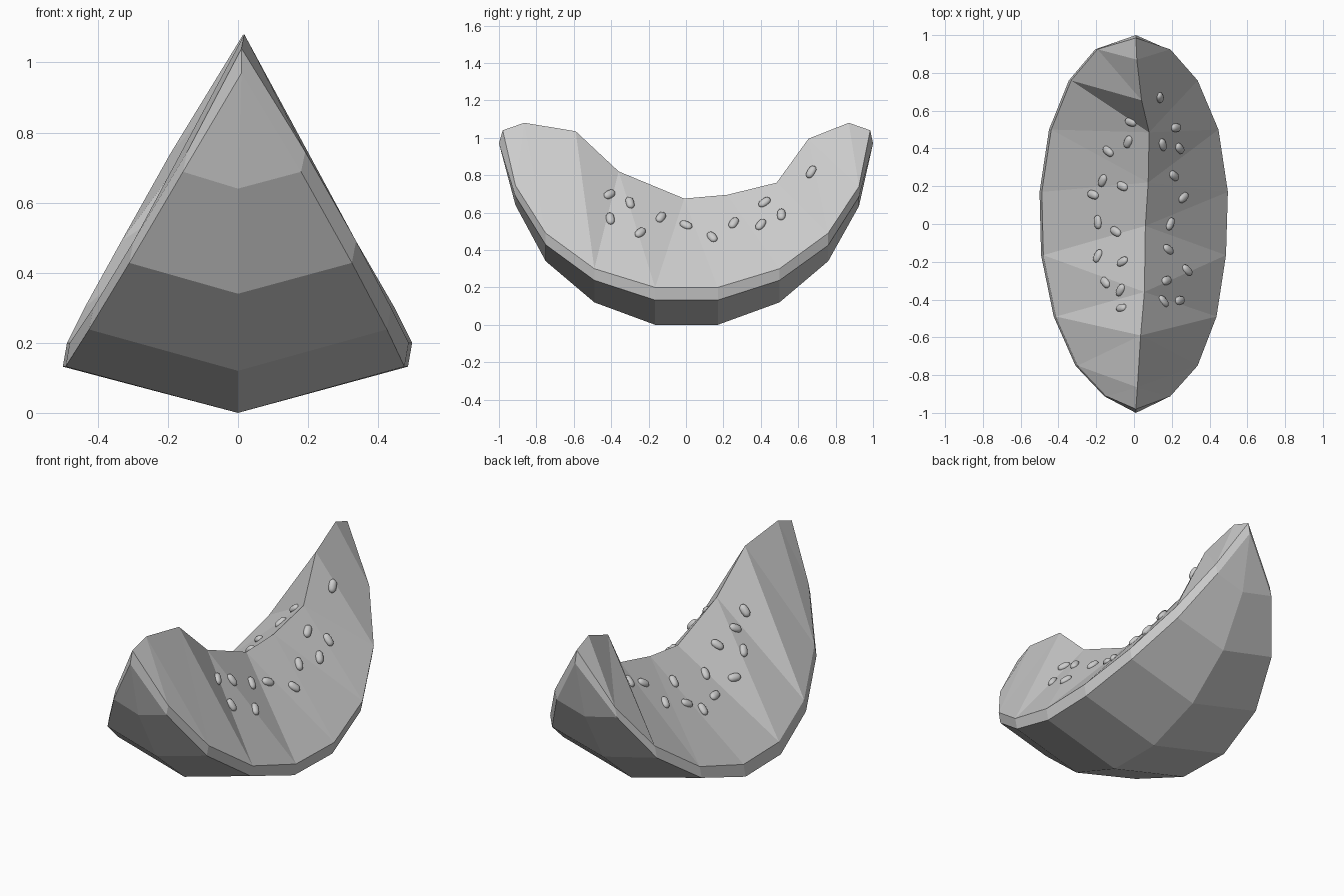
import bpy, bmesh, math
from mathutils import Vector, Matrix
from mathutils.bvhtree import BVHTree

if "Cube" in bpy.data.objects:
    bpy.data.objects.remove(bpy.data.objects["Cube"])

# Stations along the slice, tip to tip
Y = [-1, -.912, -.75, -.49, -.165, .17, .5, .76, .925, 1]
KEEL_Z = [.97, .64, .34, .12, 0, 0, .12, .34, .635, .97]
EDGE_Z = [.97, .688, .428, .238, .132, .132, .238, .425, .685, .97]
FLESH_Z = [1.04, .745, .49, .30, .20, .20, .30, .49, .74, 1.04]
LEFT_X = [.01, -.157, -.31, -.425, -.492, -.5, -.45, -.345, -.205, .01]
RIGHT_X = [.01, .18, .325, .425, .475, .485, .435, .325, .18, .01]
# Bitten top ridge (x, y, z)
RIDGE = [(.01, -.98, 1.04), (.018, -.865, 1.08), (.035, -.59, 1.035),
         (.055, -.36, .82), (.06, -.01, .675), (.075, .22, .695),
         (.08, .485, .76), (.04, .655, .995), (.015, .87, 1.08), (.01, .985, 1.04)]


def make_object(name, bm):
    mesh = bpy.data.meshes.new(name)
    bm.to_mesh(mesh)
    ob = bpy.data.objects.new(name, mesh)
    bpy.context.collection.objects.link(ob)
    return ob


# Slice: closed ring of keel, rind edges, flesh edges and ridge per station
bm = bmesh.new()
rings = []
for i, y in enumerate(Y):
    tip = i in (0, 9)
    yi = RIDGE[i][1] if tip else y
    off = 0 if tip else .012
    rings.append([bm.verts.new(p) for p in (
        (.01 if tip else 0, y, KEEL_Z[i]),
        (RIGHT_X[i], y, EDGE_Z[i]),
        (RIGHT_X[i] + off, yi, FLESH_Z[i]),
        RIDGE[i],
        (LEFT_X[i] + off, yi, FLESH_Z[i]),
        (LEFT_X[i], y, EDGE_Z[i]))])
for a, b in zip(rings, rings[1:]):
    for j in range(6):
        k = (j + 1) % 6
        if j == 2:
            bm.faces.new((a[2], b[2], a[3]))
            bm.faces.new((b[2], b[3], a[3]))
        elif j == 3:
            bm.faces.new((a[3], b[4], a[4]))
            bm.faces.new((a[3], b[3], b[4]))
        else:
            bm.faces.new((a[j], b[j], b[k], a[k]))
bmesh.ops.remove_doubles(bm, verts=bm.verts, dist=.0005)
bmesh.ops.recalc_face_normals(bm, faces=bm.faces)
make_object("melon_slice", bm)
tree = BVHTree.FromBMesh(bm)
bm.free()

# Seeds: top-view x, y and direction in degrees
SEEDS = [(.135, .67, 110), (.22, .51, 0), (.15, .42, 110), (.24, .40, 130),
         (.21, .255, 140), (.26, .14, 40), (.19, 0, 65), (.18, -.135, 145),
         (.28, -.245, 135), (.17, -.30, 20), (.155, -.41, 130), (.24, -.405, 10),
         (-.015, .54, 165), (-.03, .435, 65), (-.135, .385, 140), (-.165, .23, 65),
         (-.06, .20, 155), (-.215, .155, 160), (-.19, .01, 95), (-.095, -.04, 145),
         (-.19, -.17, 65), (-.06, -.20, 30), (-.15, -.31, 130), (-.07, -.35, 60),
         (-.065, -.445, 5)]
bm = bmesh.new()
for x, y, deg in SEEDS:
    hit, normal, _, _ = tree.ray_cast(Vector((x, y, 3)), Vector((0, 0, -1)))
    if hit is None:
        continue
    a = math.radians(deg)
    d = Vector((math.cos(a), math.sin(a), 0))
    d.z = -(normal.x * d.x + normal.y * d.y) / normal.z
    d.normalize()
    side = normal.cross(d)
    rot = Matrix((d, side, normal)).transposed().to_4x4()
    seed = bmesh.ops.create_uvsphere(bm, u_segments=12, v_segments=8, radius=1)
    for v in seed["verts"]:
        # squared-off ellipsoid
        v.co.x = math.copysign(abs(v.co.x) ** .7, v.co.x)
        v.co = Vector((v.co.x * .037, v.co.y * .023, v.co.z * .018))
    bmesh.ops.transform(bm, verts=seed["verts"],
                        matrix=Matrix.Translation(hit + normal * .002) @ rot)
for f in bm.faces:
    f.smooth = True
make_object("seeds", bm)
bm.free()
